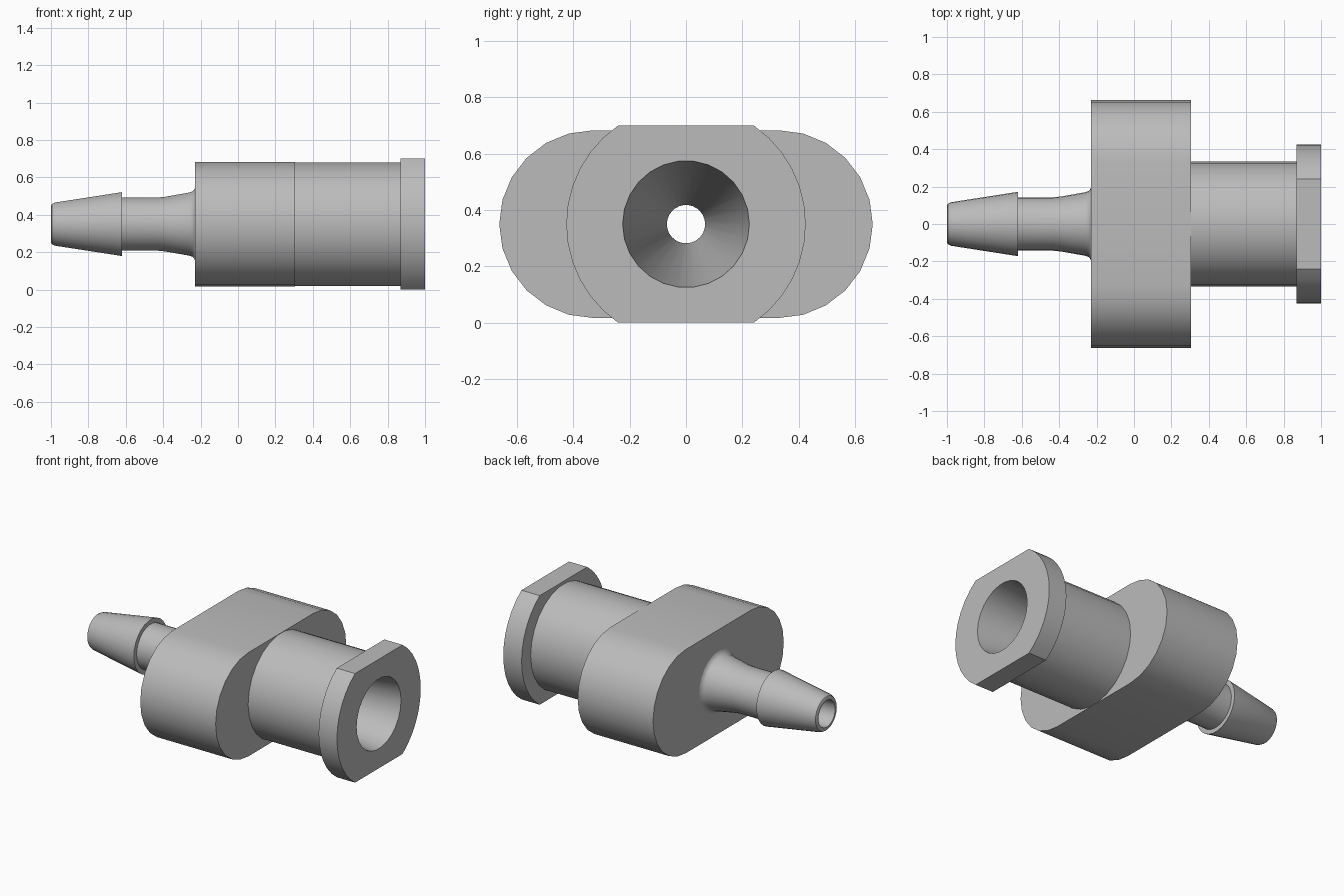
import bpy
import bmesh
from math import sin, cos, asin, pi, radians

SIDES = 26
AXIS_Z = 0.35

cube = bpy.data.objects.get("Cube")
if cube:
    bpy.data.objects.remove(cube, do_unlink=True)

plastic = bpy.data.materials.new("grey plastic")
plastic.use_nodes = True
grey = (0.5, 0.5, 0.5, 1)
plastic.diffuse_color = grey
plastic.node_tree.nodes["Principled BSDF"].inputs["Base Color"].default_value = grey


def section(x, radius, half_angle, shift=0):
    """Closed loop across the axis: two mirrored arcs joined by straight edges."""
    n = SIDES // 2
    angles = [half_angle * (2 * i / (n - 1) - 1) for i in range(n)]
    right = [(x, radius * cos(a) + shift, AXIS_Z + radius * sin(a)) for a in angles]
    left = [(x, -radius * cos(a) - shift, AXIS_Z - radius * sin(a)) for a in angles]
    return right + left


def circle(x, radius):
    return section(x, radius, pi / 2 - pi / SIDES)


def loft(name, loops):
    """Skin consecutive loops with quads."""
    bm = bmesh.new()
    rings = [[bm.verts.new(p) for p in loop] for loop in loops]
    for a, b in zip(rings, rings[1:]):
        for i in range(SIDES):
            j = (i + 1) % SIDES
            bm.faces.new((a[i], a[j], b[j], b[i]))
    mesh = bpy.data.meshes.new(name)
    bm.to_mesh(mesh)
    bm.free()
    mesh.materials.append(plastic)
    obj = bpy.data.objects.new(name, mesh)
    bpy.context.collection.objects.link(obj)
    bpy.ops.object.select_all(action="DESELECT")
    obj.select_set(True)
    bpy.context.view_layer.objects.active = obj
    bpy.ops.object.shade_smooth_by_angle(angle=radians(30))


BLOCK_BACK, BLOCK_FRONT, FLANGE_BACK = -0.23, 0.305, 0.87
BARREL_R, FLANGE_R, MOUTH_R, TIP_R = 0.333, 0.425, 0.225, 0.085

# Hose barb: rounded tip, tapered barb, neck and flared root
barb_profile = [(-1, TIP_R), (-1, 0.098), (-0.995, 0.108), (-0.98, 0.116),
                (-0.62, 0.172), (-0.62, 0.143), (-0.43, 0.143), (-0.39, 0.147),
                (-0.26, 0.17), (-0.245, 0.175), (-0.235, 0.184), (BLOCK_BACK, 0.195)]
loft("hose_barb", [circle(x, r) for x, r in barb_profile])


# Grip block: rounded-end slab with both end faces
def slab(x):
    return section(x, BARREL_R, pi / 2, BARREL_R - 0.003)


loft("grip_block", [circle(BLOCK_BACK, 0.195), slab(BLOCK_BACK),
                    slab(BLOCK_FRONT), circle(BLOCK_FRONT, BARREL_R)])

# Barrel
loft("barrel", [circle(BLOCK_FRONT, BARREL_R), circle(FLANGE_BACK, BARREL_R)])


# Locking flange: disc with flat top and bottom
def flange(x):
    return section(x, FLANGE_R, asin(AXIS_Z / FLANGE_R))


loft("locking_flange", [circle(FLANGE_BACK, BARREL_R), flange(FLANGE_BACK),
                        flange(1), circle(1, MOUTH_R)])

# Bore: tapered socket leading to the narrow passage
bore_profile = [(1, MOUTH_R), (-0.23, 0.068), (-0.62, 0.068), (-1, TIP_R)]
loft("bore", [circle(x, r) for x, r in bore_profile])
